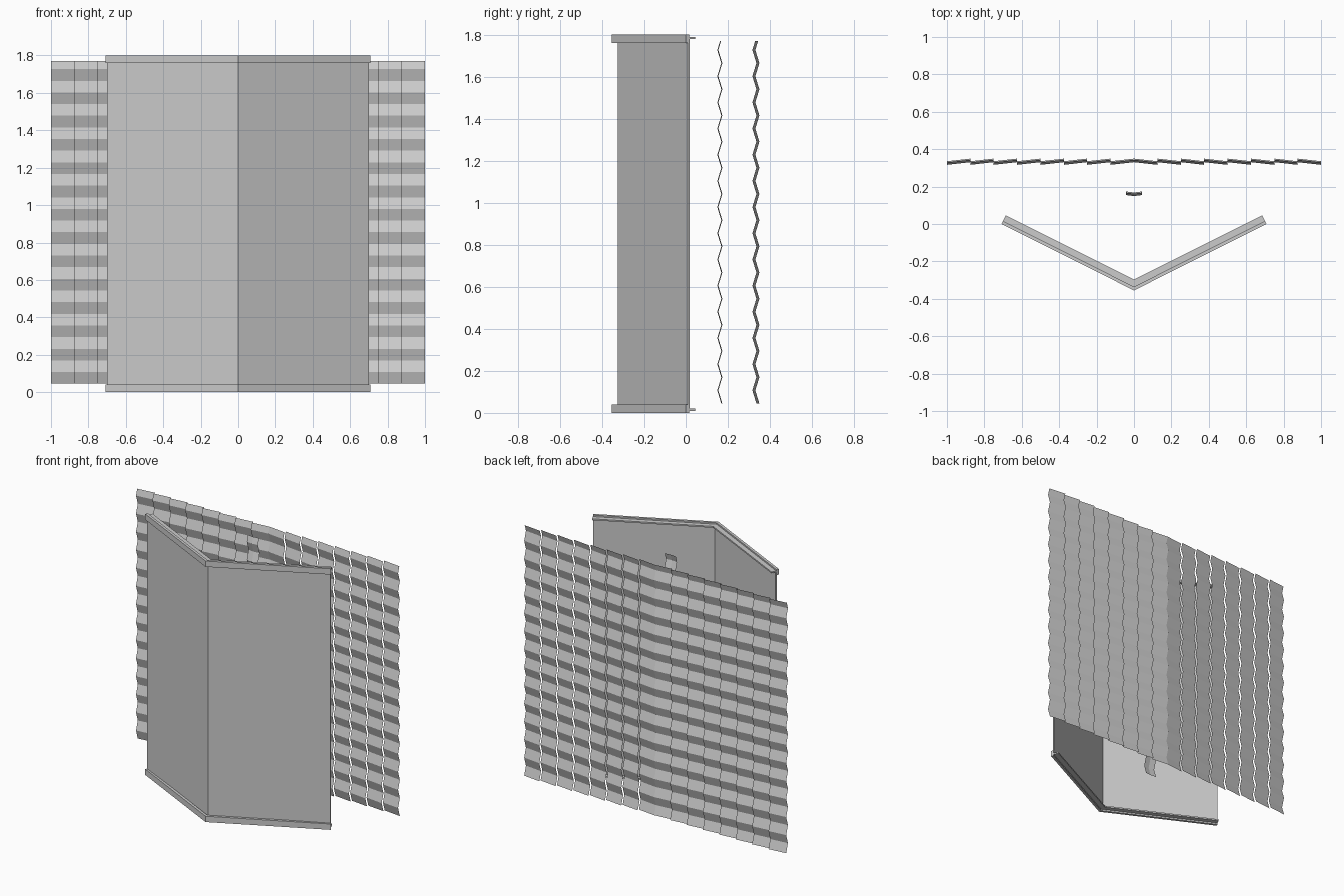
import bpy

if "Cube" in bpy.data.objects:
    bpy.data.objects.remove(bpy.data.objects["Cube"])

Z_LOW, Z_HIGH, Z_TOP = 0.045, 1.77, 1.8
SEG = 0.0623          # height of one pleat face


def add_mesh(name, verts, faces):
    me = bpy.data.meshes.new(name)
    me.from_pydata(verts, [], faces)
    me.update()
    ob = bpy.data.objects.new(name, me)
    bpy.context.collection.objects.link(ob)
    return ob


def chevron(name, apex_front, apex_back, end_front, end_back, z0, z1):
    """Vertical prism with a V-shaped plan, mirrored about x = 0."""
    plan = [(0, apex_front), end_front, end_back, (0, apex_back),
            (-end_back[0], end_back[1]), (-end_front[0], end_front[1])]
    n = len(plan)
    verts = [(x, y, z) for z in (z0, z1) for x, y in plan]
    caps = [(0, 1, 2, 3), (0, 3, 4, 5)]
    faces = [tuple(reversed(c)) for c in caps]
    faces += [tuple(i + n for i in c) for c in caps]
    faces += [(i, (i + 1) % n, (i + 1) % n + n, i + n) for i in range(n)]
    return add_mesh(name, verts, faces)


def pleated_slat(name, x_in, x_out, y_in, y_out, depth):
    """Sheet folded in a zigzag up its height, slightly tilted in plan."""
    verts, faces = [], []
    levels = [Z_LOW + SEG * i for i in range(28)]
    zig = [depth / 2 if i % 2 == 0 else -depth / 2 for i in range(28)]
    # shortened last fold at the top
    part = (Z_HIGH - levels[-1]) / SEG
    levels.append(Z_HIGH)
    zig.append(-depth / 2 + depth * part)
    for z, d in zip(levels, zig):
        verts += [(x_in, y_in + d, z), (x_out, y_out + d, z)]
    for i in range(len(levels) - 1):
        a = 2 * i
        quad = (a, a + 1, a + 3, a + 2)
        faces.append(quad if x_out > x_in else quad[::-1])
    return add_mesh(name, verts, faces)


# folded front panel
chevron("folded_panel", -0.326, -0.317, (0.700, 0.010), (0.697, 0.018), 0.015, 1.785)

# bottom and top rails: upright lip with a thin ledge behind it
for side, z0, z1, l0, l1 in (("bottom", 0, 0.04, 0.01, 0.02),
                             ("top", Z_TOP - 0.04, Z_TOP, 1.78, 1.79)):
    chevron(side + "_rail_lip", -0.355, -0.335, (0.708, 0.0), (0.700, 0.016), z0, z1)
    chevron(side + "_rail_ledge", -0.335, -0.297, (0.700, 0.016), (0.685, 0.046), l0, l1)

# back curtain of pleated slats, and the narrow pleated strip in front of it
for s, label in ((1, "right"), (-1, "left")):
    for i in range(8):
        pleated_slat(f"curtain_slat_{label}_{i + 1}", s * i * 0.125, s * (i + 1) * 0.125,
                     0.340, 0.326, 0.019)
    pleated_slat("narrow_strip_" + label, 0, s * 0.042, 0.159, 0.164, 0.019)
